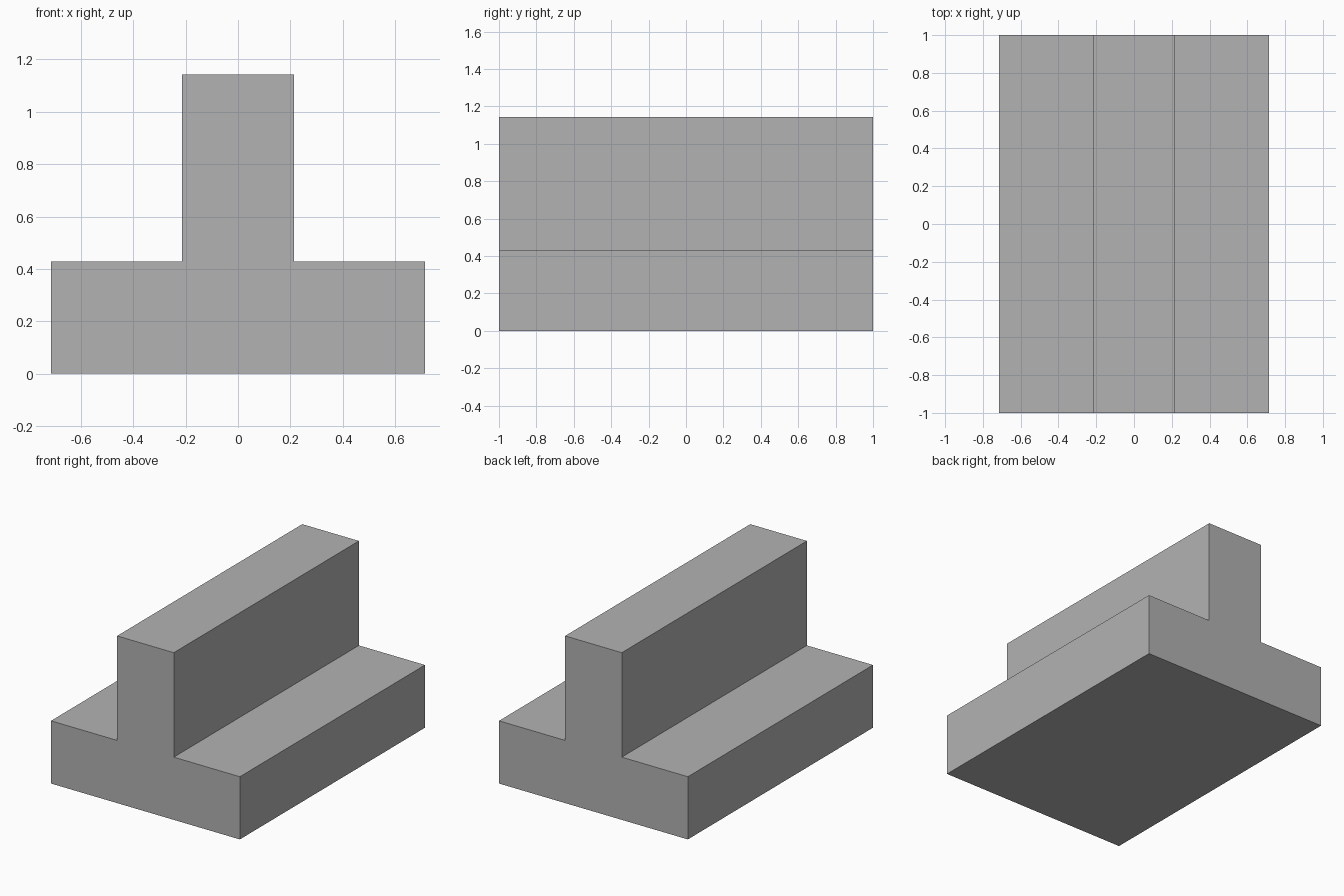
import bpy
import bmesh

if "Cube" in bpy.data.objects:
    bpy.data.objects.remove(bpy.data.objects["Cube"])

U = 1 / 7                      # module: every size is a whole number of these
HALF_BASE, HALF_WEB = 5 * U, 1.5 * U
BASE_H, TOP_H, HALF_LEN = 3 * U, 8 * U, 7 * U

grey = bpy.data.materials.new("plain grey")
grey.diffuse_color = (0.448, 0.448, 0.448, 1)
grey.use_nodes = True
grey.node_tree.nodes["Principled BSDF"].inputs["Base Color"].default_value = grey.diffuse_color

# Inverted T cross-section: right half, then mirrored to the left
right = [(HALF_BASE, 0), (HALF_BASE, BASE_H), (HALF_WEB, BASE_H), (HALF_WEB, TOP_H)]
profile = right + [(-x, z) for x, z in reversed(right)]

# Extrude the section from front to back
bm = bmesh.new()
section = bm.faces.new([bm.verts.new((x, -HALF_LEN, z)) for x, z in profile])
result = bmesh.ops.extrude_face_region(bm, geom=[section], use_keep_orig=True)
back = [v for v in result["geom"] if isinstance(v, bmesh.types.BMVert)]
bmesh.ops.translate(bm, verts=back, vec=(0, 2 * HALF_LEN, 0))
bmesh.ops.recalc_face_normals(bm, faces=bm.faces)

mesh = bpy.data.meshes.new("t_beam")
bm.to_mesh(mesh)
bm.free()
mesh.materials.append(grey)
beam = bpy.data.objects.new("t_beam", mesh)
bpy.context.collection.objects.link(beam)
